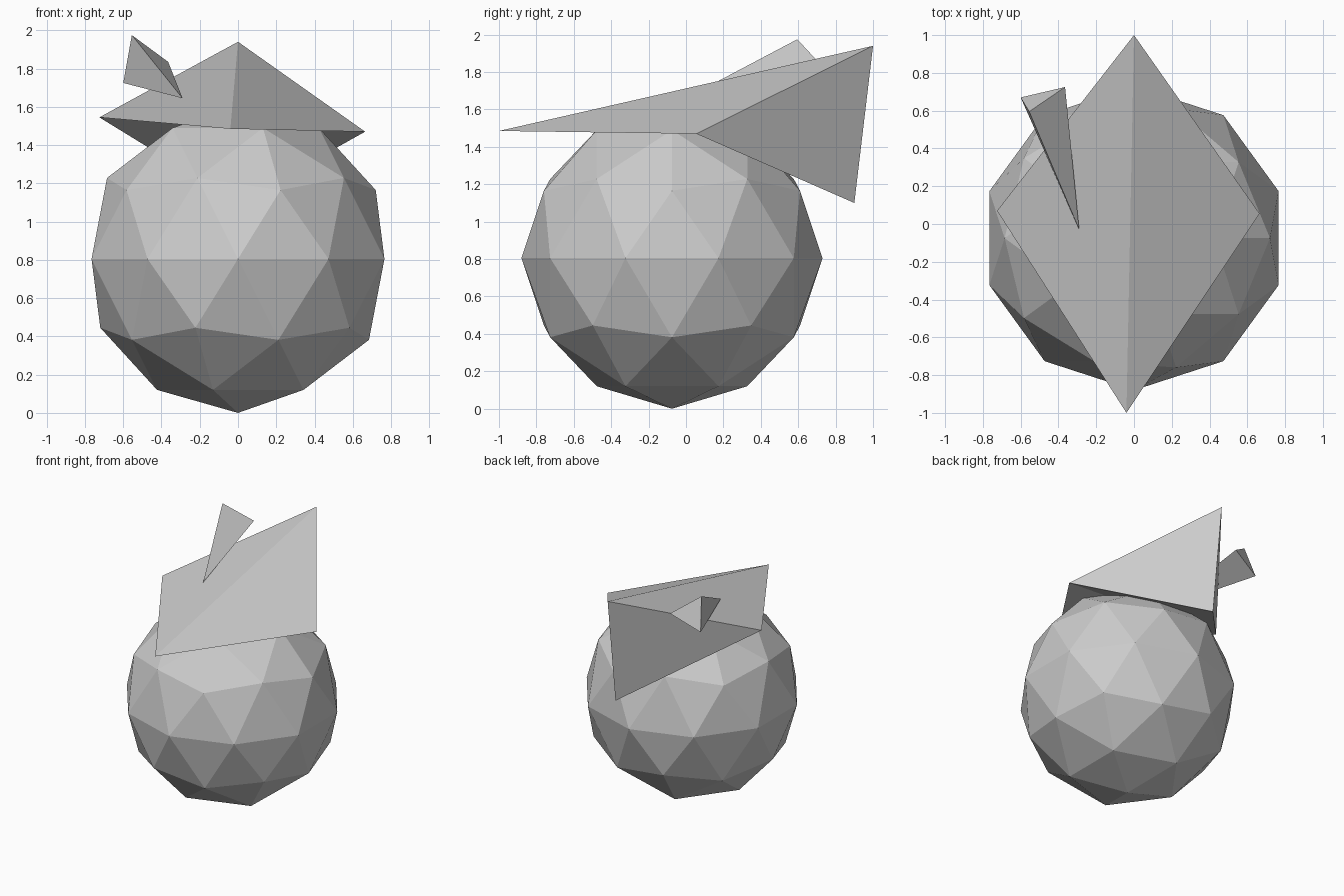
import bpy, bmesh

if "Cube" in bpy.data.objects:
    bpy.data.objects.remove(bpy.data.objects["Cube"])


def solid(name, points, faces):
    """Small faceted solid from a few corner points."""
    mesh = bpy.data.meshes.new(name)
    mesh.from_pydata(points, [], faces)
    bm = bmesh.new()
    bm.from_mesh(mesh)
    bmesh.ops.recalc_face_normals(bm, faces=bm.faces)
    bm.to_mesh(mesh)
    bm.free()
    obj = bpy.data.objects.new(name, mesh)
    bpy.context.collection.objects.link(obj)
    return obj


# Round faceted head
bpy.ops.mesh.primitive_ico_sphere_add(subdivisions=2, radius=0.805,
                                      location=(0, -0.075, 0.805))
bpy.context.object.name = "head"

# Folded hat: front tip, left, right, back peak, back bottom
solid("hat",
      [(-0.04, -1.0, 1.485), (-0.725, 0.07, 1.545), (0.665, 0.055, 1.47),
       (0.0, 1.0, 1.94), (0.0, 0.9, 1.10)],
      [(0, 1, 3), (0, 3, 2), (1, 4, 3), (2, 3, 4), (0, 2, 1), (1, 2, 4)])

# Feather: lower tip, then the three corners of the wide end
solid("feather",
      [(-0.29, -0.03, 1.645), (-0.555, 0.595, 1.975),
       (-0.6, 0.67, 1.725), (-0.365, 0.725, 1.835)],
      [(0, 1, 2), (0, 2, 3), (0, 3, 1), (1, 3, 2)])
